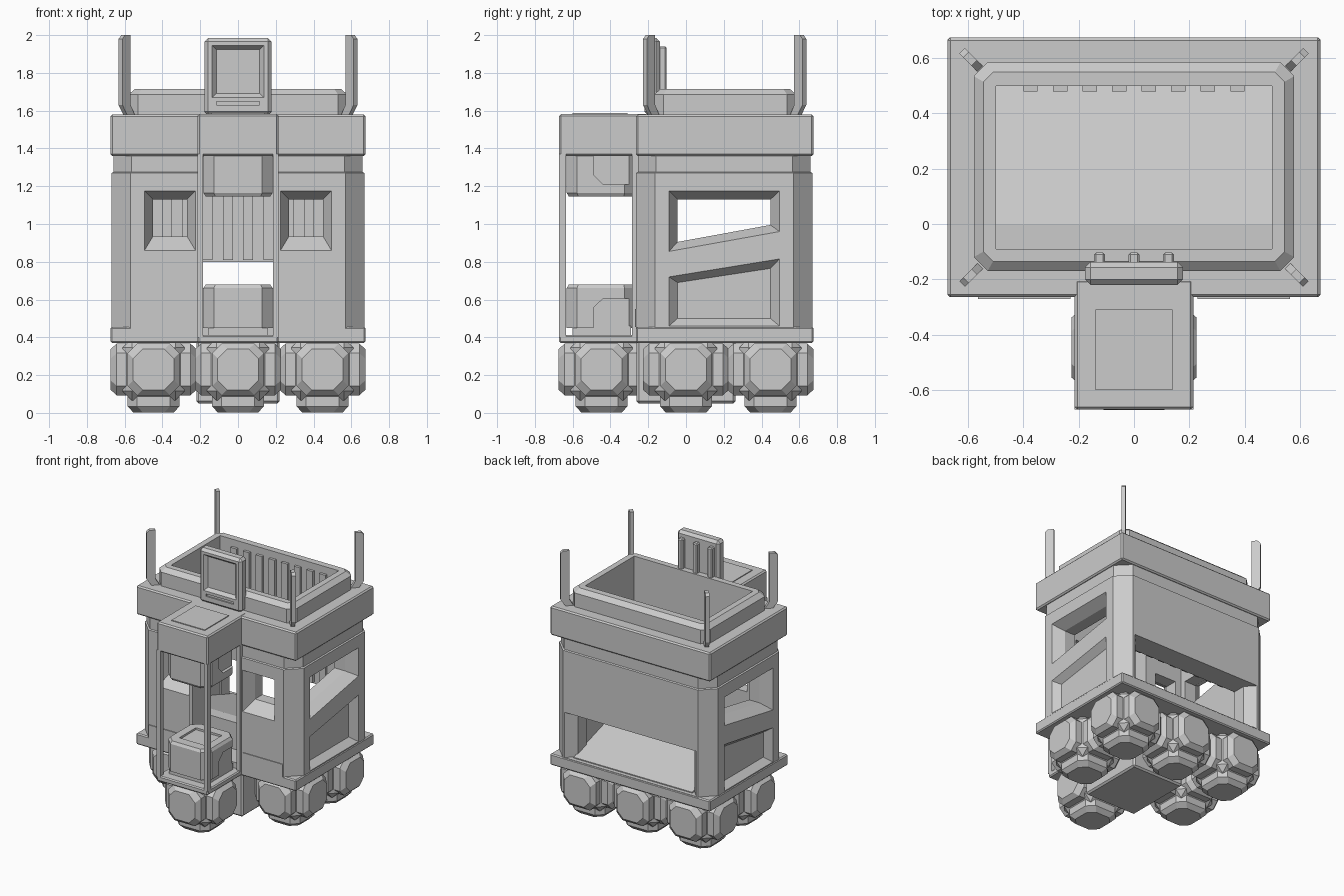
import bpy, bmesh, math
from mathutils import Vector

cube = bpy.data.objects.get("Cube")
if cube:
    bpy.data.objects.remove(cube, do_unlink=True)

# One flat grey for everything
GREY = (0.6, 0.6, 0.6, 1)
mat = bpy.data.materials.new("light grey")
mat.use_nodes = True
mat.diffuse_color = GREY
mat.node_tree.nodes["Principled BSDF"].inputs["Base Color"].default_value = GREY


def finish(name, bm):
    bmesh.ops.recalc_face_normals(bm, faces=bm.faces)
    mesh = bpy.data.meshes.new(name)
    bm.to_mesh(mesh)
    bm.free()
    mesh.materials.append(mat)
    obj = bpy.data.objects.new(name, mesh)
    bpy.context.collection.objects.link(obj)
    return obj


def add_loft(bm, rings):
    """Skin a stack of equal point rings and cap both ends."""
    loops = [[bm.verts.new(p) for p in ring] for ring in rings]
    n = len(loops[0])
    for a, b in zip(loops, loops[1:]):
        for i in range(n):
            j = (i + 1) % n
            bm.faces.new((a[i], a[j], b[j], b[i]))
    bm.faces.new(loops[0][::-1])
    bm.faces.new(loops[-1])


def loft(name, rings):
    bm = bmesh.new()
    add_loft(bm, rings)
    return finish(name, bm)


def box(name, x, y, z, bevel=0.0):
    bm = bmesh.new()
    add_loft(bm, [[(x[0], y[0], h), (x[1], y[0], h), (x[1], y[1], h), (x[0], y[1], h)] for h in z])
    if bevel:
        bmesh.ops.bevel(bm, geom=bm.edges[:], offset=bevel, segments=1, affect='EDGES')
    return finish(name, bm)


def octagon(x, y, c, z):
    """Rectangle with cut corners at height z."""
    (x0, x1), (y0, y1) = x, y
    return [(x0 + c, y0, z), (x1 - c, y0, z), (x1, y0 + c, z), (x1, y1 - c, z),
            (x1 - c, y1, z), (x0 + c, y1, z), (x0, y1 - c, z), (x0, y0 + c, z)]


def cut(obj, *cutters):
    """Carve the cutters out of obj, then discard them."""
    for c in cutters:
        c.hide_render = True
        m = obj.modifiers.new("cut", 'BOOLEAN')
        m.operation, m.solver, m.object = 'DIFFERENCE', 'EXACT', c
    bpy.context.view_layer.update()
    done = bpy.data.meshes.new_from_object(obj.evaluated_get(bpy.context.evaluated_depsgraph_get()))
    obj.modifiers.clear()
    obj.data = done
    for c in cutters:
        bpy.data.objects.remove(c, do_unlink=True)


def rect(a, b, c, d):
    return [(a, c), (b, c), (b, d), (a, d)]


def splay(axis, steps):
    """Tapered cutter: steps are (2D outline, depth along axis)."""
    place = (lambda p, d: (d, p[0], p[1])) if axis == 'X' else (lambda p, d: (p[0], d, p[1]))
    return loft("cutter", [[place(p, d) for p in outline] for outline, d in steps])


def hopper():
    return box("cutter", (-0.5, 0.5), (-0.09, 0.5), (0.46, 1.8))


# Main walls with cut corners and a slightly inset top band
X, Y = (-0.67, 0.67), (-0.265, 0.67)
XI, YI = (-0.66, 0.66), (-0.255, 0.66)
walls = loft("walls", [octagon(X, Y, 0.1, 0.44), octagon(X, Y, 0.1, 1.27),
                       octagon(XI, YI, 0.095, 1.275), octagon(XI, YI, 0.095, 1.37)])
cutters = [hopper(), box("cutter", (-0.185, 0.185), (-0.4, 0), (0.455, 1.355))]
side_out = [(-0.09, 0.855), (0.495, 0.96), (0.495, 1.175), (-0.09, 1.175)]
side_in = [(-0.045, 0.905), (0.447, 0.995), (0.447, 1.13), (-0.045, 1.13)]
low_out = [(-0.09, 0.46), (0.495, 0.46), (0.495, 0.815), (-0.09, 0.72)]
low_in = [(-0.045, 0.5), (0.447, 0.5), (0.447, 0.765), (-0.045, 0.69)]
for s in (-1, 1):
    # Side windows, side recesses and front windows
    cutters.append(splay('X', [(side_out, s * 0.75), (side_out, s * 0.67), (side_in, s * 0.59), (side_in, s * 0.45)]))
    cutters.append(splay('X', [(low_out, s * 0.75), (low_out, s * 0.67), (low_in, s * 0.62)]))
    out, inn = rect(s * 0.225, s * 0.495, 0.86, 1.175), rect(s * 0.27, s * 0.45, 0.935, 1.13)
    cutters.append(splay('Y', [(out, -0.35), (out, -0.265), (inn, -0.18), (inn, -0.05)]))
# Rear discharge opening
out, inn = rect(-0.555, 0.555, 0.455, 0.8), rect(-0.49, 0.49, 0.455, 0.8)
cutters.append(splay('Y', [(out, 0.75), (out, 0.67), (inn, 0.6), (inn, 0.4)]))
cut(walls, *cutters)
for s in (-1, 1):
    box("lower_front_panel", sorted((s * 0.23, s * 0.565)), (-0.271, -0.262), (0.455, 0.55))

# Top slab, base plate and raised rim
slab = box("top_slab", (-0.675, 0.675), (-0.265, 0.675), (1.36, 1.58), 0.01)
box("base_plate", (-0.675, 0.675), (-0.265, 0.675), (0.37, 0.455), 0.008)
RX, RY = (-0.58, 0.58), (-0.17, 0.585)
TX, TY = (-0.545, 0.545), (-0.135, 0.55)
rim = loft("rim", [octagon(RX, RY, 0.05, 1.57), octagon(RX, RY, 0.05, 1.685), octagon(TX, TY, 0.035, 1.715)])
for part in (slab, rim):
    cut(part, hopper())

# Sloping chute floor and ribs on the rear inner wall
loft("chute_floor", [[(x, -0.09, 0.45), (x, 0.64, 0.45), (x, 0.64, 0.462), (x, 0, 0.66), (x, -0.09, 0.66)]
                     for x in (-0.5, 0.5)])
for i in range(8):
    x = (i - 3.5) * 0.107
    box("inner_rib", (x - 0.026, x + 0.026), (0.48, 0.51), (0.81, 1.66))

# Front column: cap, floor, corner posts, roof panel
CX = (-0.215, 0.215)
box("column_cap", CX, (-0.672, -0.2), (1.36, 1.582), 0.01)
box("column_floor", CX, (-0.672, -0.2), (0.37, 0.412), 0.008)
box("roof_panel", (-0.14, 0.14), (-0.6, -0.31), (1.58, 1.588))
for s in (-1, 1):
    box("column_post", sorted((s * 0.185, s * 0.215)), (-0.672, -0.635), (0.4, 1.37))
    box("column_jamb", sorted((s * 0.185, s * 0.215)), (-0.285, -0.255), (0.4, 1.37))


def pod(name, base, tip):
    """Cut-cornered block from base height to tip height with recessed faces."""
    d = 1 if tip > base else -1
    px, py = (-0.183, 0.183), (-0.632, -0.27)
    p = loft(name, [octagon(px, py, 0.055, base), octagon(px, py, 0.055, tip - d * 0.02),
                    octagon((-0.17, 0.17), (-0.62, -0.28), 0.05, tip)])
    cs = [box("cutter", (-0.11, 0.11), (-0.55, -0.35), sorted((tip - d * 0.015, tip + d * 0.1)))]
    shape = [(-0.49, base), (-0.29, base), (-0.29, base + d * 0.155),
             (-0.44, base + d * 0.155), (-0.49, base + d * 0.105)]
    for s in (-1, 1):
        cs.append(splay('X', [(shape, s * 0.25), (shape, s * 0.16)]))
    cut(p, *cs)


box("pod_foot", (-0.16, 0.16), (-0.6, -0.29), (0.41, 0.46))
pod("lower_pod", 0.45, 0.68)
pod("upper_pod", 1.365, 1.145)

# Sign with a recessed screen, a slot and rear brackets
sign = box("sign", (-0.178, 0.178), (-0.22, -0.138), (1.575, 1.985), 0.02)
out, inn = rect(-0.137, 0.137, 1.67, 1.945), rect(-0.115, 0.115, 1.69, 1.925)
slot = rect(-0.115, 0.115, 1.63, 1.648)
cut(sign, splay('Y', [(out, -0.3), (out, -0.22), (inn, -0.195)]), splay('Y', [(slot, -0.3), (slot, -0.21)]))
for x in (-0.125, 0, 0.125):
    box("sign_bracket", (x - 0.02, x + 0.02), (-0.145, -0.103), (1.6, 1.94), 0.008)

# Corner aerials: bent strips set on the diagonals
strip = [(0.578, 2.0), (0.608, 2.0), (0.622, 1.98), (0.622, 1.63), (0.595, 1.575), (0.555, 1.575), (0.578, 1.63)]
for sx in (-1, 1):
    for sy in (-1, 1):
        across = Vector((sx, -sy, 0)) * 0.01
        loft("corner_aerial", [[Vector((sx * d, 0.205 + sy * (d - 0.2), h)) + across * k for d, h in strip]
                               for k in (-1, 1)])

# Central underframe block
box("underframe", (-0.22, 0.22), (-0.262, 0.262), (0.05, 0.4), 0.012)


def roller(x, y):
    """Faceted roller: three crossing bevelled octagonal prisms round a core."""
    bm = bmesh.new()
    centre = Vector((x, y, 0.23))
    wide, face = (-0.137, 0.137), (-0.108, 0.108)
    tip, body = 0.227, 0.195
    for axis in range(3):
        ends = [(face, -tip), (wide, -body), (wide, body), (face, tip)]
        if axis == 2:
            ends = ends[:2] + [(wide, 0.16)]
        rings = []
        for r, d in ends:
            ring = octagon(r, r, 0.05, d)
            rings.append([centre + Vector(p[axis + 1:] + p[:axis + 1]) if axis < 2 else centre + Vector(p)
                          for p in ring])
        add_loft(bm, rings)
    core = bmesh.ops.create_cube(bm, size=0.33)["verts"]
    bmesh.ops.translate(bm, verts=core, vec=centre)
    edges = list({e for v in core for e in v.link_edges})
    bmesh.ops.bevel(bm, geom=edges, offset=0.05, segments=1, affect='EDGES')
    finish("roller", bm)


for spot in ((0, -0.447), (-0.447, 0), (0.447, 0), (-0.447, 0.447), (0, 0.447), (0.447, 0.447)):
    roller(*spot)
